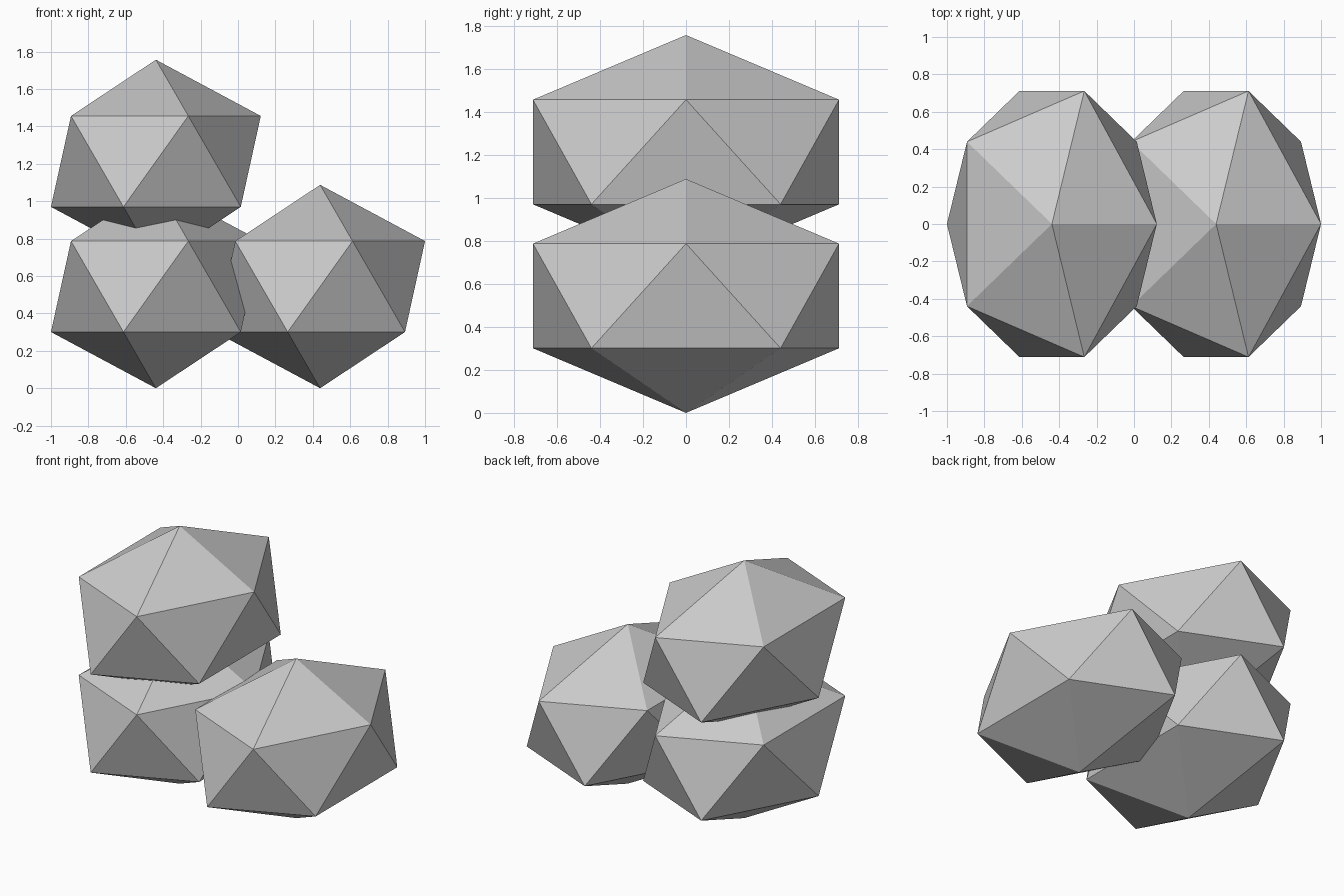
import bpy

if "Cube" in bpy.data.objects:
    bpy.data.objects.remove(bpy.data.objects["Cube"])

# Shared unit: the stones are flattened 20-sided boulders
S = 0.8363
RX, RY, RZ = 0.75 * S, S, 0.65 * S
DX, DZ = 0.525 * S, 0.80 * S


def stone(name, x, z):
    bpy.ops.mesh.primitive_ico_sphere_add(subdivisions=1, radius=1, location=(x, 0, z))
    ob = bpy.context.object
    ob.name = name
    ob.scale = (RX, RY, RZ)
    bpy.ops.object.transform_apply(location=False, rotation=False, scale=True)
    bpy.ops.object.shade_flat()
    return ob


# Two stones side by side on the ground, one stacked on the left
stone("left_stone", -DX, RZ)
stone("right_stone", DX, RZ)
stone("top_stone", -DX, RZ + DZ)
